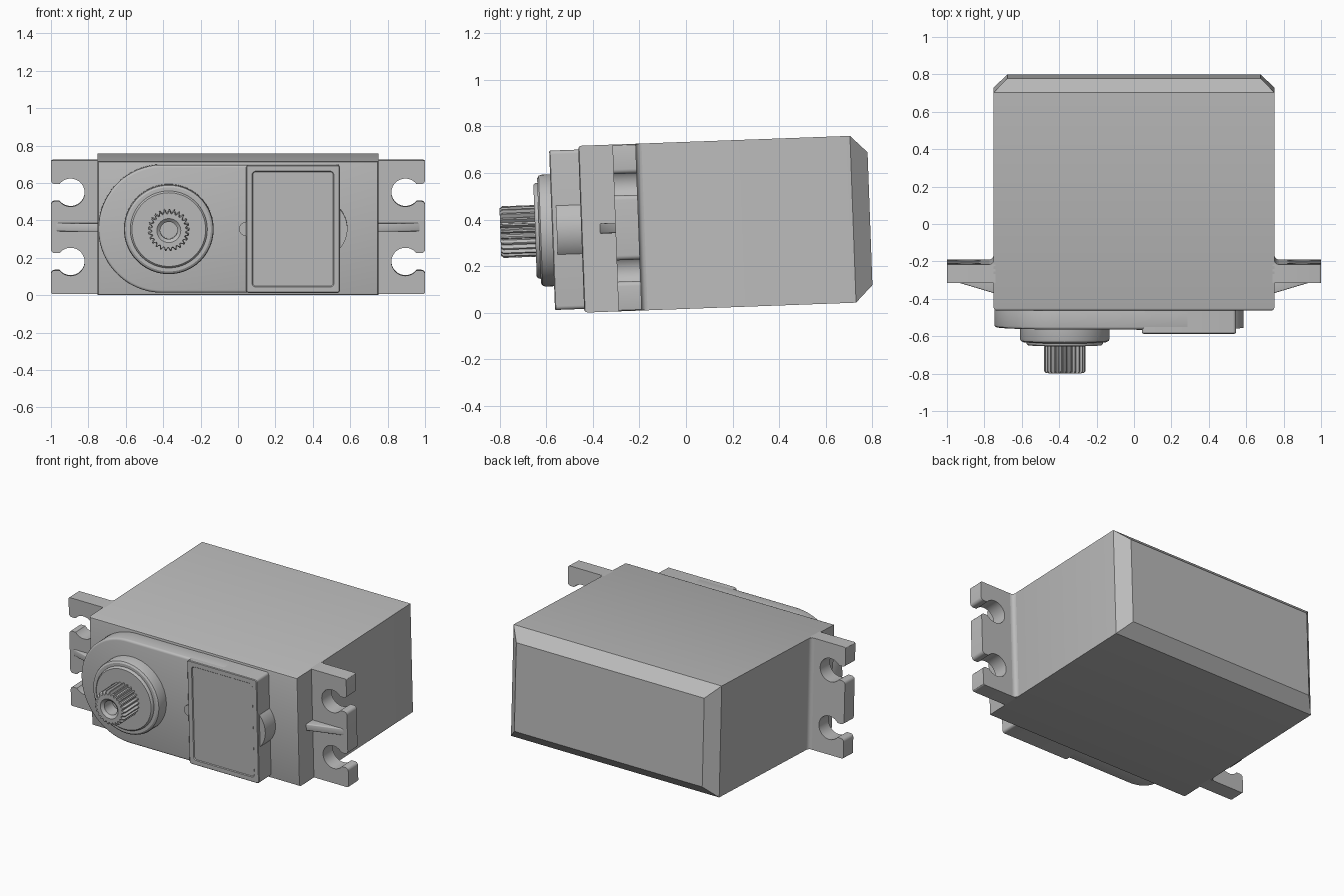
import bpy, bmesh
from math import cos, sin, pi, radians, asin
from mathutils import Matrix

if "Cube" in bpy.data.objects:
    bpy.data.objects.remove(bpy.data.objects["Cube"], do_unlink=True)

grey = bpy.data.materials.new("plain grey")
grey.use_nodes = True
COLOUR = (0.5, 0.5, 0.5, 1)
grey.diffuse_color = COLOUR
grey.node_tree.nodes["Principled BSDF"].inputs["Base Color"].default_value = COLOUR

# The whole device is pitched slightly, back end up
PLACE = Matrix.Translation((0, 0, 0.375)) @ Matrix.Rotation(radians(2.1), 4, "X")
HALF_H = 0.358      # half height of the case
HALF_W = 0.75       # half width of the case
SHAFT_X = -0.37


def loft(name, loops, bevel=0, smooth=30):
    """Skin matching loops of points and cap both ends."""
    bm = bmesh.new()
    rows = [[bm.verts.new(p) for p in loop] for loop in loops]
    n = len(rows[0])
    for a, b in zip(rows, rows[1:]):
        for i in range(n):
            j = (i + 1) % n
            bm.faces.new((a[i], a[j], b[j], b[i]))
    bm.faces.new(rows[0])
    bm.faces.new(rows[-1])
    bmesh.ops.recalc_face_normals(bm, faces=bm.faces)
    mesh = bpy.data.meshes.new(name)
    bm.to_mesh(mesh)
    bm.free()
    mesh.materials.append(grey)
    obj = bpy.data.objects.new(name, mesh)
    bpy.context.collection.objects.link(obj)
    obj.matrix_world = PLACE
    bpy.ops.object.select_all(action="DESELECT")
    obj.select_set(True)
    bpy.context.view_layer.objects.active = obj
    if bevel:
        mod = obj.modifiers.new("rounding", "BEVEL")
        mod.width, mod.segments = bevel, 3
        mod.limit_method, mod.angle_limit = "ANGLE", radians(50)
        bpy.ops.object.modifier_apply(modifier=mod.name)
    bpy.ops.object.shade_smooth_by_angle(angle=radians(smooth))
    return obj


def prism(name, outline, lo, hi, axis="y", bevel=0):
    """Extrude an outline along the depth (y) or the height (z)."""
    def lift(d):
        return [(u, d, v) if axis == "y" else (u, v, d) for u, v in outline]
    return loft(name, [lift(lo), lift(hi)], bevel)


def arc(cx, cz, r, a0, a1, n):
    return [(cx + r * cos(a0 + (a1 - a0) * i / n), cz + r * sin(a0 + (a1 - a0) * i / n))
            for i in range(n + 1)]


def rounded_rect(x0, x1, h, r, y):
    pts = []
    for k, (cx, cz) in enumerate([(x1 - r, h - r), (x0 + r, h - r), (x0 + r, r - h), (x1 - r, r - h)]):
        pts += arc(cx, cz, r, k * pi / 2, (k + 1) * pi / 2, 4)
    return [(x, y, z) for x, z in pts]


def lathe(name, profile, n=64, teeth=0):
    """Revolve (radius, y, tooth depth) rows around the shaft axis."""
    loops = []
    for r, y, depth in profile:
        loop = []
        for i in range(n):
            rad = r - (depth if i % 4 > 1 else 0)
            a = 2 * pi * i / n
            loop.append((SHAFT_X + rad * cos(a), y, rad * sin(a)))
        loops.append(loop)
    return loft(name, loops)


# Case: rounded front rim, chamfered back rim
case_rows = [(-0.45, 0.014), (-0.446, 0.004), (-0.436, 0), (0.717, 0), (0.79, 0.073)]
loft("case", [[(sx * (HALF_W - d), y, sz * (HALF_H - d))
               for sx, sz in ((1, 1), (-1, 1), (-1, -1), (1, -1))] for y, d in case_rows], smooth=40)

# Mounting flanges with open screw slots, ribs and root fillets
SLOT_R, MOUTH, LIP = 0.075, 0.046, 0.02
open_angle = asin(MOUTH / SLOT_R)
outline = [(0.74, -HALF_H)] + arc(0.99, 0.01 - HALF_H, 0.01, -pi / 2, 0, 3)
for c in (-0.185, 0.185):
    outline += arc(1 - LIP, c - MOUTH - LIP, LIP, 0, pi / 2, 5)
    outline += arc(0.895, c, SLOT_R, -open_angle, open_angle - 2 * pi, 32)
    outline += arc(1 - LIP, c + MOUTH + LIP, LIP, -pi / 2, 0, 5)
outline += arc(0.99, HALF_H - 0.01, 0.01, 0, pi / 2, 3) + [(0.74, HALF_H)]
rib = [(0.74, -0.28), (0.74, -0.372), (0.975, -0.302), (0.975, -0.28)]
fillet = [(0.74, -0.21)] + arc(0.775, -0.178, 0.025, -pi / 2, -pi, 5) + [(0.74, -0.178)]
for side, s in (("left", 1), ("right", -1)):
    prism(side + "_flange", [(s * x, z) for x, z in outline], -0.303, -0.203)
    prism(side + "_rib", [(s * x, y) for x, y in rib], -0.022, 0.022, "z", 0.006)
    prism(side + "_root_fillet", [(s * x, y) for x, y in fillet], -HALF_H + 0.001, HALF_H - 0.001, "z")

# Raised gearbox plate with one round end
plate = arc(-0.405, 0, 0.342, pi / 2, 3 * pi / 2, 40) + [(0.3, -0.342), (0.3, 0.342)]
prism("gearbox_plate", plate, -0.44, -0.552, bevel=0.014)

# Rectangular cover with a slightly sunken panel
X0, X1, H = 0.043, 0.545, 0.342
cover_rows = [(-0.44, 0, 0.016), (-0.571, 0, 0.016), (-0.575, 0.004, 0.014), (-0.575, 0.032, 0.02),
              (-0.57, 0.036, 0.018)]
loft("cover", [rounded_rect(X0 + d, X1 - d, H - d, r, y) for y, d, r in cover_rows])
prism("cover_tab", arc(X0, 0, 0.037, pi / 2, 3 * pi / 2, 16), -0.54, -0.565)
prism("side_bulge", arc(0.427, 0, 0.158, -pi / 3, pi / 3, 24), -0.44, -0.555)

# Stepped collar around the output shaft
lathe("shaft_collar", [(0.24, -0.54, 0), (0.24, -0.612, 0), (0.236, -0.624, 0), (0.225, -0.631, 0),
                       (0.206, -0.631, 0), (0.204, -0.641, 0), (0.197, -0.648, 0)], 72)

# Toothed output shaft with a screw hole
lathe("output_shaft", [(0.111, -0.64, 0.016), (0.111, -0.786, 0.016), (0.102, -0.797, 0.012),
                       (0.064, -0.797, 0), (0.046, -0.782, 0), (0.046, -0.7, 0)], 100)
